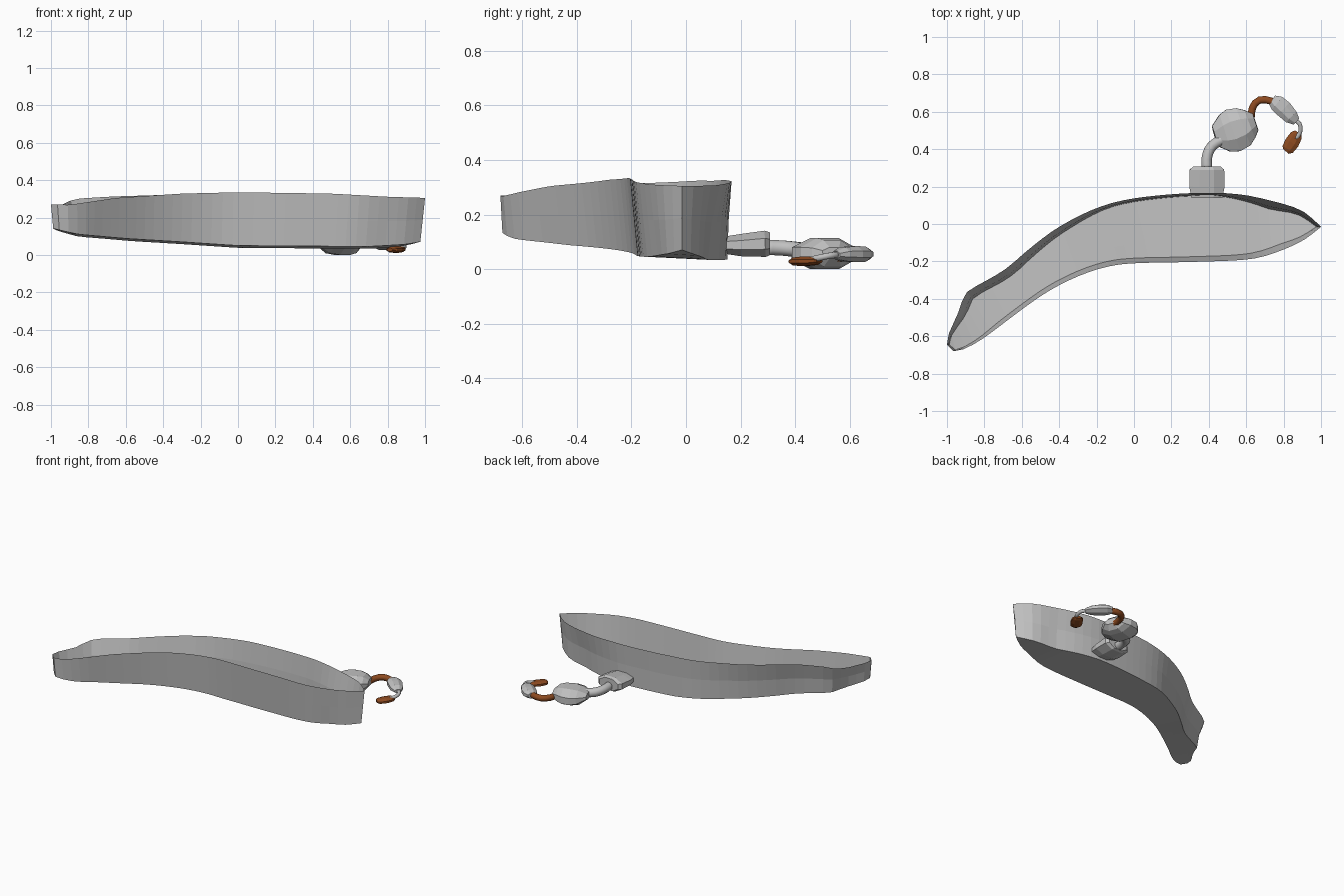
import bpy
from math import cos, sin, pi
from mathutils import Vector

cube = bpy.data.objects.get("Cube")
if cube:
    bpy.data.objects.remove(cube, do_unlink=True)


def material(name, color):
    m = bpy.data.materials.new(name)
    m.use_nodes = True
    m.diffuse_color = (*color, 1)
    m.node_tree.nodes["Principled BSDF"].inputs["Base Color"].default_value = (*color, 1)
    return m


GREY = material("stone grey", (0.53, 0.53, 0.53))
BROWN = material("rust brown", (0.27, 0.07, 0.015))


def build(name, verts, faces, mat):
    mesh = bpy.data.meshes.new(name)
    mesh.from_pydata(verts, [], faces)
    mesh.materials.append(mat)
    obj = bpy.data.objects.new(name, mesh)
    bpy.context.collection.objects.link(obj)
    return obj


def interp(table, x):
    """Piecewise linear lookup in (key, value) pairs."""
    for (a, va), (b, vb) in zip(table, table[1:]):
        if x <= b:
            return va + (vb - va) * max(0, (x - a) / (b - a))
    return table[-1][1]


def resample(points, count):
    """Smooth a path and spread stations evenly along it."""
    p = [Vector(q) for q in points]
    p = [2 * p[0] - p[1]] + p + [2 * p[-1] - p[-2]]
    dense = []
    for a, b, c, d in zip(p, p[1:], p[2:], p[3:]):
        for k in range(8):
            t = k / 8
            dense.append(b + (c - a) * t / 2 + (2 * a - 5 * b + 4 * c - d) * t * t / 2
                         + (3 * b - a - 3 * c + d) * t ** 3 / 2)
    dense.append(p[-2])
    keys = [0]
    for a, b in zip(dense, dense[1:]):
        keys.append(keys[-1] + (b - a).length)
    table = list(zip(keys, dense))
    return [interp(table, keys[-1] * i / (count - 1)) for i in range(count)]


def loft(name, path, radii, mat, sides=8):
    """Rings along a path; radii are (sideways, upright) for each point."""
    path = [Vector(q) for q in path]
    n = len(path)
    verts, faces = [], []
    for i, c in enumerate(path):
        along = (path[min(i + 1, n - 1)] - path[max(i - 1, 0)]).normalized()
        side = along.cross(Vector((0, 0, 1))).normalized()
        up = side.cross(along)
        for k in range(sides):
            a = 2 * pi * (k + 0.5) / sides
            verts.append(c + side * radii[i][0] * cos(a) + up * radii[i][1] * sin(a))
    for i in range(n - 1):
        for k in range(sides):
            j = (k + 1) % sides
            faces.append((i * sides + k, i * sides + j, (i + 1) * sides + j, (i + 1) * sides + k))
    faces += [tuple(range(sides))[::-1], tuple(range((n - 1) * sides, n * sides))]
    return build(name, verts, faces, mat)


def tube(name, path, radius, mat):
    path = resample(path, 9)
    obj = loft(name, path, [(radius, radius)] * len(path), mat)
    obj.data.shade_smooth()
    return obj


# Curved open basin: a single sheet from back rim, over the floor, to front rim
front_rim = [(-1, -.645), (-.99, -.672), (-.945, -.68), (-.88, -.655), (-.79, -.6), (-.59, -.45),
             (-.45, -.355), (-.3, -.28), (-.15, -.23), (0, -.21), (.3, -.203), (.6, -.19),
             (.75, -.155), (.9, -.09), (1, -.015)]
back_rim = [(-1, -.645), (-.995, -.6), (-.965, -.53), (-.925, -.44), (-.895, -.365), (-.7, -.25),
            (-.55, -.125), (-.4, -.015), (-.2, .085), (0, .137), (.3, .165), (.55, .16),
            (.75, .12), (.9, .07), (1, -.015)]
rim_height = [(-1, .27), (-.9, .268), (-.65, .305), (-.3, .328), (0, .335), (.5, .328),
              (.8, .311), (1, .305)]
back_rise = [(0, 0), (.08, 0), (.14, .028), (.25, .008), (.5, -.008), (.8, -.008), (1, 0)]
floor_height = [(-1, .145), (-.93, .127), (-.85, .11), (-.6, .088), (-.3, .07), (0, .05),
                (.7, .045), (.9, .057), (1, .075)]
back_lean = [(0, 0), (.05, .022), (.1, .05), (.14, .04), (.25, .045), (.4, .035), (.5, .02),
             (.75, .015), (.88, .045), (1, 0)]
front_lean = [(0, 0), (.05, .015), (.15, .028), (.9, .028), (1, 0)]

STATIONS = 40
verts, faces = [], []
for i, (f, b) in enumerate(zip(resample(front_rim, STATIONS), resample(back_rim, STATIONS))):
    t = i / (STATIONS - 1)
    across = (f - b).normalized()
    end_shift = Vector((-.025 * max(0, f.x) + .012 * max(0, -f.x), 0))
    gap = (f - b).length
    floor_b = b + across * min(interp(back_lean, t), gap * .4) + end_shift
    floor_f = f - across * min(interp(front_lean, t), gap * .4) + end_shift

    def wall(rim, foot, rise, drop, bulge):
        top = rim.to_3d()
        top.z = interp(rim_height, rim.x) + rise
        low = foot.to_3d()
        low.z = interp(floor_height, foot.x) - drop
        mid = low.lerp(top, bulge)
        mid.z = (low.z + top.z) / 2
        return [top, mid, low]

    back = wall(b, floor_b, interp(back_rise, t), .012 * min(1, gap * 4), .3)
    front = wall(f, floor_f, 0, 0, .5)
    middle = [back[2].lerp(front[2], k / 4) for k in (1, 2, 3)]
    verts += back + middle + front[::-1]
ROW = 9
for i in range(STATIONS - 1):
    for k in range(ROW - 1):
        a = i * ROW + k
        faces.append((a, a + 1, a + ROW + 1, a + ROW))
build("curved_basin", verts, faces, GREY)

# Block fixed to the back wall
loft("wall_block", [(.39, .14, .088), (.39, .2, .088), (.39, .29, .093), (.39, .308, .093)],
     [(.09, .034), (.102, .044), (.1, .052), (.078, .045)], GREY)

# Chain of connecting tubes and beads
tube("neck_tube", [(.39, .29, .08), (.39, .36, .077), (.42, .42, .07), (.49, .46, .065)], .03, GREY)
loft("large_bead", [(.432, .47, .066), (.485, .485, .058), (.53, .5, .057), (.585, .52, .057),
                    (.62, .535, .058), (.65, .545, .06)],
     [(.06, .02), (.11, .053), (.127, .061), (.115, .061), (.085, .052), (.05, .022)], GREY)
tube("brown_tube", [(.625, .53, .045), (.63, .61, .05), (.66, .658, .055), (.71, .664, .055), (.76, .645, .055)],
     .021, BROWN)
loft("small_bead", [(.738, .664, .055), (.765, .645, .055), (.8, .615, .055), (.84, .573, .055), (.868, .548, .052)],
     [(.03, .02), (.048, .03), (.05, .032), (.043, .027), (.024, .015)], GREY)
tube("thin_tube", [(.865, .555, .052), (.888, .53, .05), (.888, .49, .042), (.865, .455, .034)], .012, GREY)
loft("end_bead", [(.878, .489, .03), (.868, .474, .03), (.845, .435, .029), (.822, .4, .028), (.812, .388, .028)],
     [(.022, .009), (.036, .016), (.042, .019), (.036, .016), (.022, .009)], BROWN)
